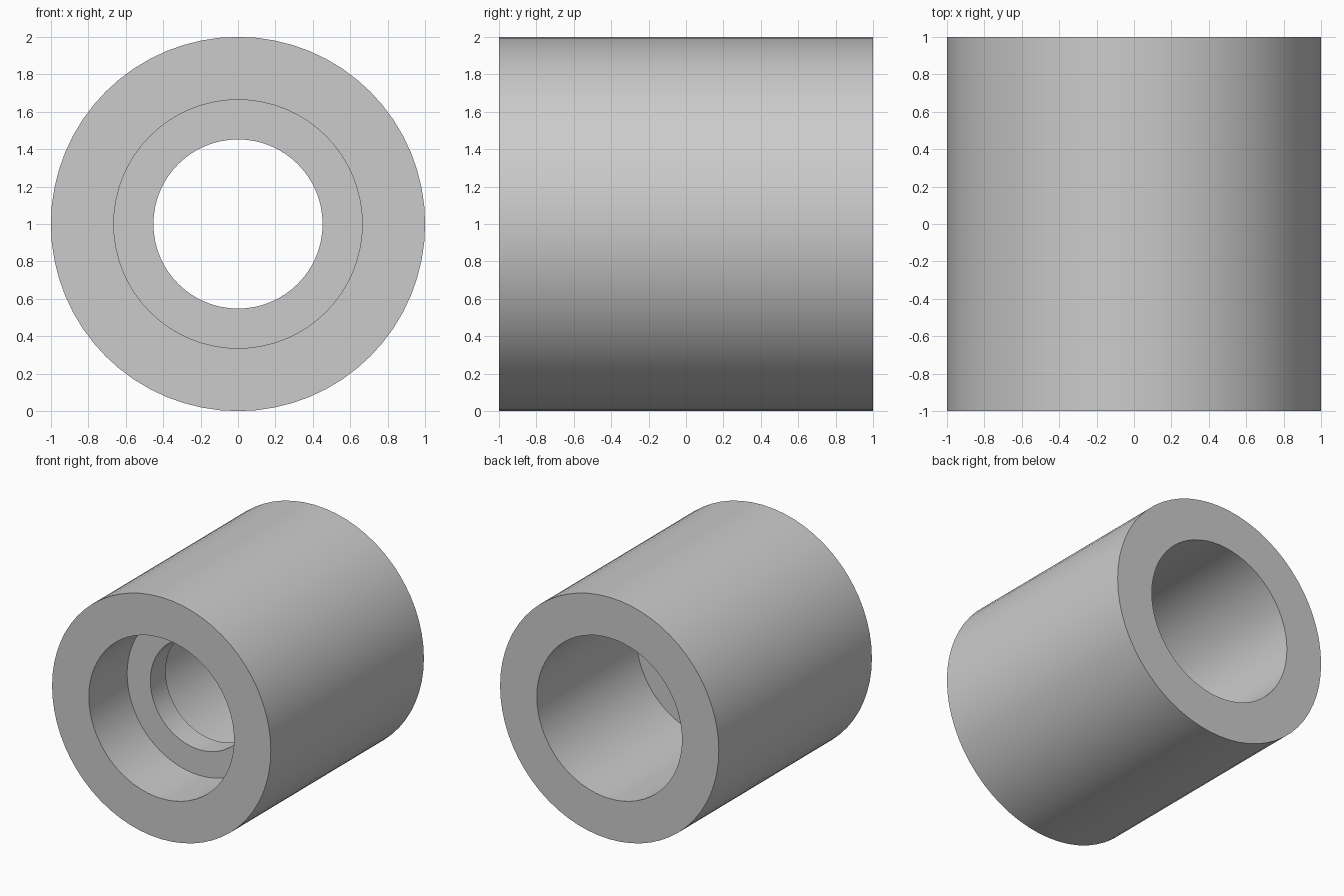
import bpy
import bmesh
import math
from mathutils import Vector

if "Cube" in bpy.data.objects:
    bpy.data.objects.remove(bpy.data.objects["Cube"], do_unlink=True)

SEGMENTS = 64
OUTER, BORE, NECK = 1.0, 0.664, 0.452
HALF, NECK_FRONT, NECK_BACK = 1.0, -0.5, -0.3

# Plain grey material
grey = bpy.data.materials.new("plain grey")
grey.use_nodes = True
colour = (0.6, 0.6, 0.6, 1)
grey.diffuse_color = colour
grey.node_tree.nodes["Principled BSDF"].inputs["Base Color"].default_value = colour

# Closed section as (radius, y): outer wall, back bore, neck, front bore
section = [(OUTER, -HALF), (OUTER, HALF), (BORE, HALF), (BORE, NECK_BACK),
           (NECK, NECK_BACK), (NECK, NECK_FRONT), (BORE, NECK_FRONT), (BORE, -HALF)]

# Spin the section around the y axis
bm = bmesh.new()
verts = [bm.verts.new((0, y, r)) for r, y in section]
edges = [bm.edges.new((v, verts[(i + 1) % len(verts)])) for i, v in enumerate(verts)]
bmesh.ops.spin(bm, geom=verts + edges, cent=(0, 0, 0), axis=(0, 1, 0),
               angle=math.tau, steps=SEGMENTS, use_merge=True)
bmesh.ops.remove_doubles(bm, verts=bm.verts, dist=0.0001)
bmesh.ops.recalc_face_normals(bm, faces=bm.faces)
bmesh.ops.translate(bm, verts=bm.verts, vec=Vector((0, 0, OUTER)))

mesh = bpy.data.meshes.new("stepped_sleeve")
bm.to_mesh(mesh)
bm.free()
mesh.materials.append(grey)
sleeve = bpy.data.objects.new("stepped_sleeve", mesh)
bpy.context.collection.objects.link(sleeve)

# Smooth walls with sharp rims
bpy.ops.object.select_all(action="DESELECT")
sleeve.select_set(True)
bpy.context.view_layer.objects.active = sleeve
bpy.ops.object.shade_smooth_by_angle(angle=math.radians(30))
